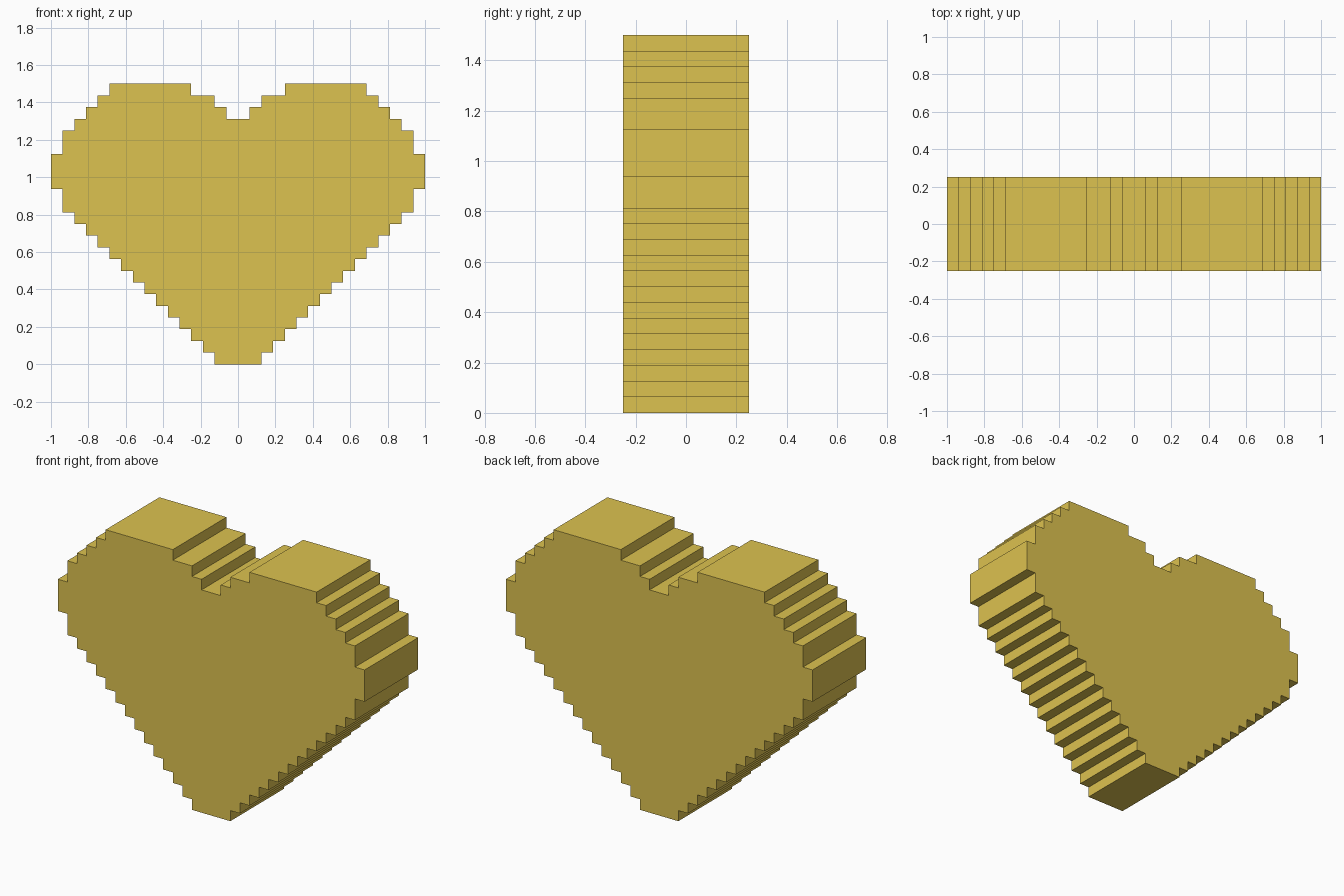
import bpy, bmesh

if "Cube" in bpy.data.objects:
    bpy.data.objects.remove(bpy.data.objects["Cube"])

U = 1 / 16          # size of one stair step
HALF_DEPTH = 0.25

# Right outer edge, bottom to top: (half width, top of that run) in steps
outer = [(2 + i, 1 + i) for i in range(13)]
outer += [(15, 15), (16, 18), (15, 20), (14, 21), (13, 22), (12, 23), (11, 24)]
# Right side of the notch, outside in: (x where the level ends, level height)
notch = [(4, 24), (2, 23), (1, 22)]

# Right half of the stepped outline
half, z = [], 0
for x, top in outer:
    half += [(x, z), (x, top)]
    z = top
for i, (x, level) in enumerate(notch):
    below = notch[i + 1][1] if i + 1 < len(notch) else 21
    half += [(x, level), (x, below)]

# Mirror to the left half, closing the outline
outline = half + [(-x, z) for x, z in reversed(half)]

# Extrude the outline front to back
bm = bmesh.new()
front = bm.faces.new([bm.verts.new((x * U, -HALF_DEPTH, z * U)) for x, z in outline])
ext = bmesh.ops.extrude_face_region(bm, geom=[front], use_keep_orig=True)
moved = [g for g in ext["geom"] if isinstance(g, bmesh.types.BMVert)]
bmesh.ops.translate(bm, verts=moved, vec=(0, 2 * HALF_DEPTH, 0))
bmesh.ops.recalc_face_normals(bm, faces=bm.faces)
mesh = bpy.data.meshes.new("stepped_heart")
bm.to_mesh(mesh)
bm.free()

heart = bpy.data.objects.new("stepped_heart", mesh)
bpy.context.collection.objects.link(heart)

# Golden yellow
gold = bpy.data.materials.new("gold_yellow")
gold.diffuse_color = (0.72, 0.54, 0.08, 1)
gold.use_nodes = True
gold.node_tree.nodes["Principled BSDF"].inputs["Base Color"].default_value = gold.diffuse_color
mesh.materials.append(gold)
